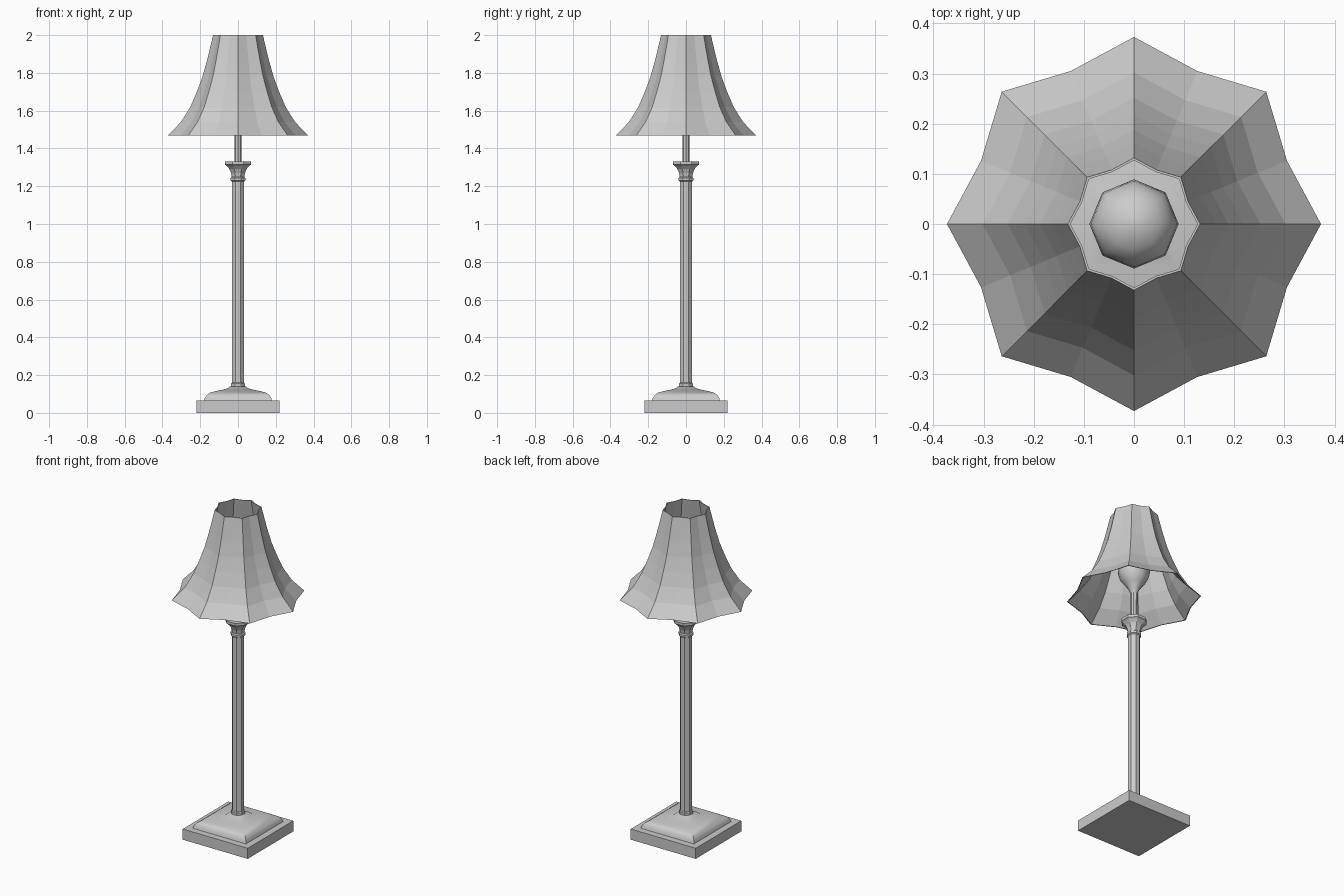
import bpy, bmesh, math

if "Cube" in bpy.data.objects:
    bpy.data.objects.remove(bpy.data.objects["Cube"])


def loft(name, profile, sides=8, turn=0.0, valley=1.0, closed=False, smooth=None):
    """Stack rings of (radius, z); odd corners are pulled in by 'valley'."""
    bm = bmesh.new()
    rings = []
    for r, z in profile:
        ring = []
        for i in range(sides):
            a = turn + 2 * math.pi * i / sides
            k = r * (valley if i % 2 else 1.0)
            ring.append(bm.verts.new((k * math.cos(a), k * math.sin(a), z)))
        rings.append(ring)
    pairs = list(zip(rings, rings[1:]))
    if closed:
        pairs.append((rings[-1], rings[0]))
    else:
        bm.faces.new(rings[0])
        bm.faces.new(rings[-1])
    for a, b in pairs:
        for i in range(sides):
            j = (i + 1) % sides
            bm.faces.new((a[i], a[j], b[j], b[i]))
    bmesh.ops.recalc_face_normals(bm, faces=bm.faces)
    me = bpy.data.meshes.new(name)
    bm.to_mesh(me)
    bm.free()
    ob = bpy.data.objects.new(name, me)
    bpy.context.collection.objects.link(ob)
    if smooth:
        bpy.ops.object.select_all(action='DESELECT')
        ob.select_set(True)
        bpy.context.view_layer.objects.active = ob
        bpy.ops.object.shade_smooth_by_angle(angle=math.radians(smooth))
    return ob


EIGHTH = math.pi / 8
ROOT2 = math.sqrt(2)

# Square base: plinth and domed step (half widths turned into corner radii)
loft("base_plinth", [(0.22 * ROOT2, 0), (0.22 * ROOT2, 0.065)], 4, math.pi / 4)
dome = [(0.18, 0.065), (0.175, 0.082), (0.165, 0.095), (0.147, 0.107),
        (0.12, 0.115), (0.085, 0.122), (0.055, 0.13), (0.042, 0.14)]
loft("base_dome", [(w * ROOT2, z) for w, z in dome], 4, math.pi / 4, smooth=40)

# Octagonal column with foot ring, neck ring and flared capital
column = [(0.04, 0.125), (0.04, 0.155), (0.035, 0.16), (0.035, 1.225),
          (0.042, 1.23), (0.042, 1.243), (0.036, 1.248), (0.04, 1.27),
          (0.05, 1.292), (0.065, 1.308), (0.074, 1.314), (0.074, 1.33)]
loft("column", column, 8, EIGHTH)

# Stem and bulb
loft("stem", [(0.018, 1.33), (0.02, 1.51)], 8)
bulb = [(0.02, 1.50), (0.032, 1.53), (0.055, 1.56), (0.078, 1.59), (0.089, 1.63),
        (0.086, 1.66), (0.074, 1.69), (0.053, 1.71), (0.027, 1.723), (0.004, 1.727)]
loft("bulb", bulb, 8, smooth=60)

# Flared shade: eight ribs with panels sagging inward, thin closed shell
outer = [(0.373, 1.468), (0.302, 1.54), (0.252, 1.62), (0.218, 1.70),
         (0.188, 1.78), (0.163, 1.87), (0.146, 1.94), (0.132, 2.0)]
inner = [(r - 0.005, z) for r, z in reversed(outer)]
loft("lamp_shade", outer + inner, 16, valley=0.885, closed=True)
